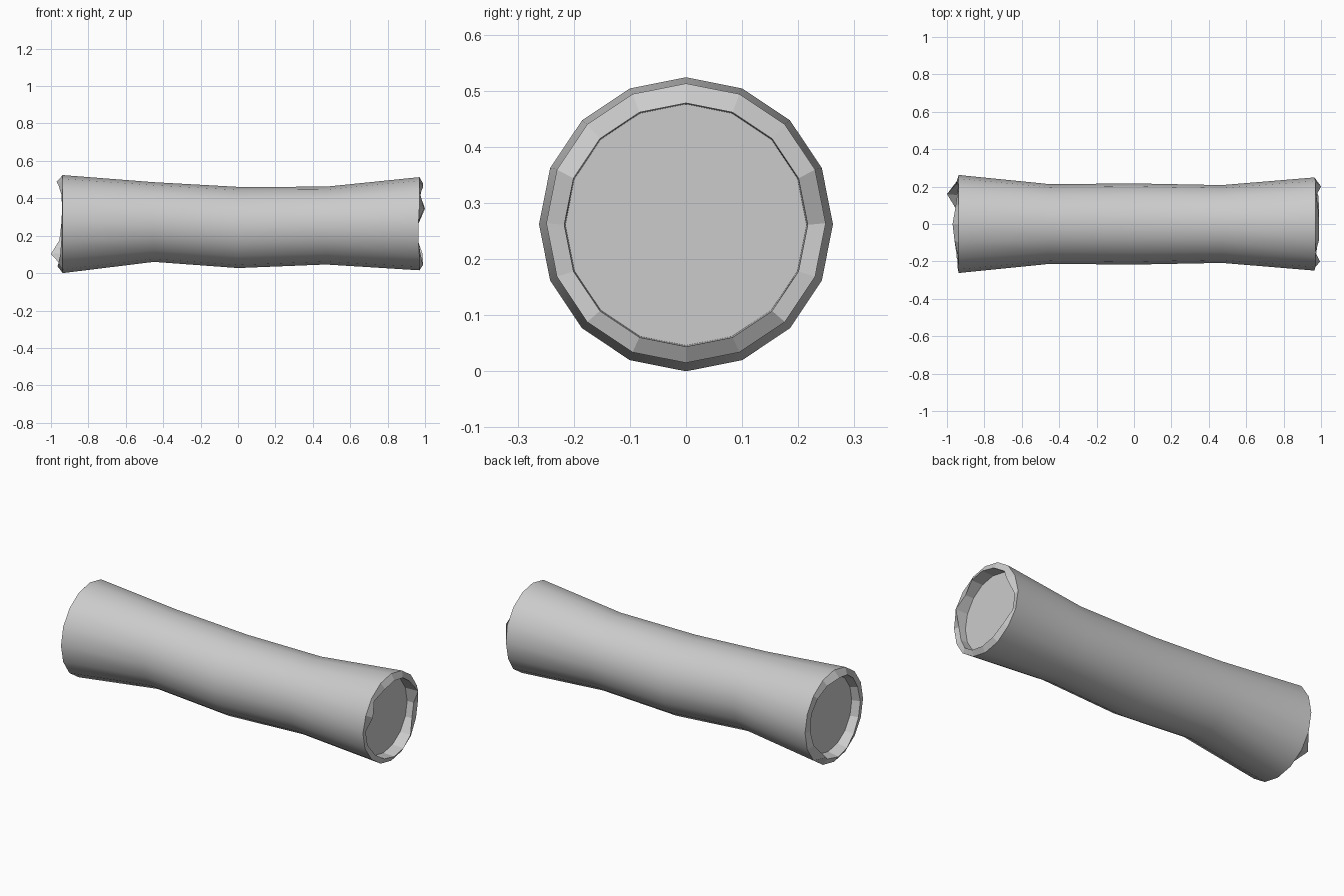
import bpy, bmesh, math

if "Cube" in bpy.data.objects:
    bpy.data.objects.remove(bpy.data.objects["Cube"])

N = 16
# trunk profile: x, centre height, radius
BODY = [(-0.45, 0.276, 0.213), (0.0, 0.247, 0.217), (0.47, 0.257, 0.208)]
# splintered inner lip, x by angle from +y, counter-clockwise over +z
LEFT = [-.945, -.94, -.945, -.955, -.97, -.96, -.945, -.94,
        -.945, -.945, -.95, -.96, -.965, -.955, -1.0, -.955]
RIGHT = [.96, 1.0, .975, .985, .99, .99, .97, .995,
         .96, .96, .975, .985, .99, .99, .985, .96]


def ring(bm, xs, cz, r):
    if not isinstance(xs, list):
        xs = [xs] * N
    return [bm.verts.new((xs[i], r * math.cos(2 * math.pi * i / N),
                          cz + r * math.sin(2 * math.pi * i / N))) for i in range(N)]


bm = bmesh.new()
rings = [
    # left cap, lip and flared end
    ring(bm, -0.90, 0.264, 0.213),
    ring(bm, LEFT, 0.265, 0.226),
    ring(bm, -0.937, 0.265, 0.262),
    # bark
    *[ring(bm, *b) for b in BODY],
    # right flared end, lip and cap
    ring(bm, [min(0.97, x + 0.005) for x in RIGHT], 0.267, 0.249),
    ring(bm, RIGHT, 0.264, 0.217),
    ring(bm, 0.92, 0.264, 0.215),
]
for k, (a, b) in enumerate(zip(rings, rings[1:])):
    for i in range(N):
        j = (i + 1) % N
        f = bm.faces.new((a[i], a[j], b[j], b[i]))
        f.smooth = 2 <= k <= 5
bm.faces.new(rings[0])
bm.faces.new(rings[-1])
bmesh.ops.recalc_face_normals(bm, faces=bm.faces)
# keep the log ends crisp
for e in bm.edges:
    if len(e.link_faces) == 2 and e.calc_face_angle() > math.radians(40):
        e.smooth = False

# rest the log on the ground
low = min(v.co.z for v in bm.verts)
bmesh.ops.translate(bm, verts=bm.verts, vec=(0, 0, -low))

mesh = bpy.data.meshes.new("log")
bm.to_mesh(mesh)
bm.free()
log = bpy.data.objects.new("log", mesh)
bpy.context.collection.objects.link(log)
